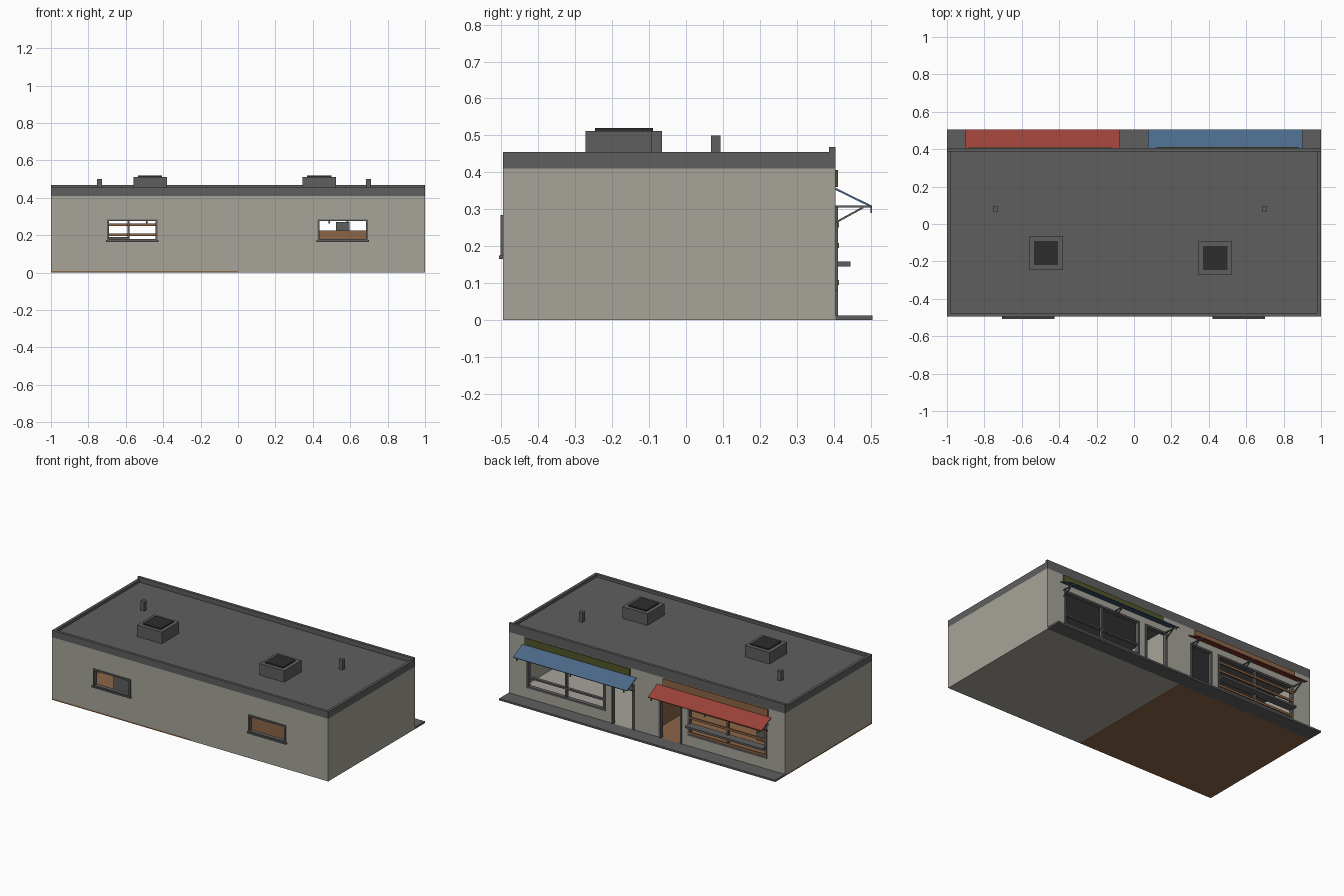
import bpy, math
from mathutils import Vector

if "Cube" in bpy.data.objects:
    bpy.data.objects.remove(bpy.data.objects["Cube"], do_unlink=True)


def material(name, r, g, b):
    # sRGB bytes to linear
    lin = [((c / 255 + 0.055) / 1.055) ** 2.4 for c in (r, g, b)] + [1]
    m = bpy.data.materials.new(name)
    m.use_nodes = True
    m.diffuse_color = lin
    m.node_tree.nodes["Principled BSDF"].inputs["Base Color"].default_value = lin
    return m


PLASTER = material("plaster", 166, 164, 153)
GREY = material("roof_grey", 95, 95, 95)
DARK = material("dark_glass", 45, 45, 45)
WOOD = material("wood", 140, 102, 70)
RED = material("red_canvas", 155, 65, 56)
BLUE = material("blue_canvas", 75, 105, 137)
OLIVE = material("olive_sign", 84, 86, 42)


def box(name, mat, x, y, z):
    """Box from (low, high) ranges on each axis."""
    lo, hi = Vector((x[0], y[0], z[0])), Vector((x[1], y[1], z[1]))
    bpy.ops.mesh.primitive_cube_add(size=1, location=(lo + hi) / 2)
    ob = bpy.context.object
    ob.name = name
    ob.scale = hi - lo
    ob.data.materials.append(mat)
    return ob


def bar(name, mat, a, b, width, thick):
    """Flat bar between two points lying in a plane of constant x."""
    a, b = Vector(a), Vector(b)
    d = b - a
    ob = box(name, mat, (-width / 2, width / 2), (-d.length / 2, d.length / 2), (-thick / 2, thick / 2))
    ob.location = (a + b) / 2
    ob.rotation_euler.x = math.atan2(d.z, d.y)
    return ob


def wall(name, y, z, openings):
    """Long wall with rectangular openings (x0, x1, z0, z1)."""
    edge = -1
    for x0, x1, z0, z1 in sorted(openings):
        box(name + "_pier", PLASTER, (edge, x0), y, z)
        if z0 > z[0]:
            box(name + "_sill", PLASTER, (x0, x1), y, (z[0], z0))
        box(name + "_lintel", PLASTER, (x0, x1), y, (z1, z[1]))
        edge = x1
    box(name + "_pier", PLASTER, (edge, 1), y, z)


def frame(name, opening, y, t=0.012, bottom=True):
    x0, x1, z0, z1 = opening
    for a, b in ((x0, x0 + t), (x1 - t, x1)):
        box(name + "_jamb", GREY, (a, b), y, (z0, z1))
    box(name + "_head", GREY, (x0, x1), y, (z1 - t, z1))
    if bottom:
        box(name + "_base", GREY, (x0, x1), y, (z0, z0 + t))


def mirrored(opening, side):
    a, b = sorted((opening[0] * side, opening[1] * side))
    return (a, b) + opening[2:]


# Floors and pavement
FLOOR = 0.01
box("wood_floor", WOOD, (-1, 0), (-0.495, 0.405), (0, FLOOR))
box("plaster_floor", PLASTER, (0, 1), (-0.495, 0.405), (0, FLOOR))
box("pavement", GREY, (-1, 1), (0.405, 0.505), (0, 0.012))

# Walls
SHOP_WINDOW = (0.30, 0.87, 0.08, 0.31)
SHOP_DOOR = (0.09, 0.255, FLOOR, 0.31)
rear_windows = [(-0.70, -0.43, 0.17, 0.285), (0.425, 0.695, 0.17, 0.285)]
shop_openings = [mirrored(o, s) for s in (-1, 1) for o in (SHOP_WINDOW, SHOP_DOOR)]
wall("front_wall", (-0.495, -0.475), (FLOOR, 0.41), rear_windows)
wall("shop_wall", (0.385, 0.405), (FLOOR, 0.41), shop_openings)
for s in (-1, 1):
    box("side_wall", PLASTER, sorted((s, s * 0.98)), (-0.475, 0.385), (FLOOR, 0.41))
box("partition", PLASTER, (0, 0.01), (-0.475, 0.385), (FLOOR, 0.41))
box("partition_panelling", WOOD, (-0.01, 0), (-0.475, 0.385), (FLOOR, 0.41))

# Roof and parapet
box("roof", GREY, (-1, 1), (-0.495, 0.405), (0.41, 0.437))
for s in (-1, 1):
    box("side_parapet", GREY, sorted((s, s * 0.982)), (-0.495, 0.387), (0.437, 0.455))
box("front_parapet", GREY, (-0.982, 0.982), (-0.495, -0.477), (0.437, 0.455))
box("shop_parapet", GREY, (-1, 1), (0.387, 0.405), (0.437, 0.468))

# Skylights and vents
for x, y in ((-0.47, -0.155), (0.435, -0.182)):
    h, g = 0.09, 0.065
    box("skylight_curb", GREY, (x - h, x + h), (y - h, y + h), (0.437, 0.512))
    box("skylight_glass", DARK, (x - g, x + g), (y - g, y + g), (0.512, 0.52))
for x in (-0.74, 0.697):
    box("roof_vent", GREY, (x - 0.013, x + 0.013), (0.068, 0.094), (0.437, 0.5))

# Small windows on the front wall
for o in rear_windows:
    frame("small_window", o, (-0.502, -0.475), 0.01)
    box("small_window_sill", GREY, (o[0] - 0.006, o[1] + 0.006), (-0.507, -0.475), (0.165, 0.175))

# Shop fronts
for s, canvas, sign in ((-1, RED, WOOD), (1, BLUE, OLIVE)):
    win, door = mirrored(SHOP_WINDOW, s), mirrored(SHOP_DOOR, s)
    frame("shop_window", win, (0.385, 0.411))
    frame("shop_door", door, (0.385, 0.411), bottom=False)
    mid = (win[0] + win[1]) / 2
    box("window_mullion", GREY, (mid - 0.006, mid + 0.006), (0.39, 0.409), win[2:])
    box("sign_board", sign, sorted((s * 0.12, s * 0.88)), (0.405, 0.412), (0.36, 0.406))
    # Awning with brackets
    awning = bar("awning", canvas, (s * 0.488, 0.405, 0.355), (s * 0.488, 0.503, 0.307), 0.825, 0.005)
    for x in (0.10, 0.488, 0.876):
        bar("awning_arm", GREY, (s * x, 0.405, 0.307), (s * x, 0.5, 0.307), 0.007, 0.005)
        bar("awning_brace", GREY, (s * x, 0.407, 0.265), (s * x, 0.48, 0.305), 0.007, 0.005)
        box("awning_tip", GREY, (s * x - 0.004, s * x + 0.004), (0.499, 0.504), (0.29, 0.307))

# Wooden slats and ledge on the left shop window
for z in (0.095, 0.195, 0.25):
    box("window_slat", WOOD, (-0.865, -0.305), (0.405, 0.414), (z, z + 0.014))
box("display_ledge", GREY, (-0.865, -0.305), (0.39, 0.445), (0.145, 0.158))

# Crossbar on the other shop window
box("window_crossbar", GREY, (0.30, 0.87), (0.39, 0.409), (0.145, 0.155))

# Interior furniture
box("grey_counter", GREY, (-0.76, -0.58), (-0.2, 0.1), (FLOOR, 0.19))
box("wood_counter", WOOD, (0.33, 0.8), (-0.34, -0.24), (FLOOR, 0.225))
box("till", GREY, (0.525, 0.597), (-0.32, -0.26), (0.225, 0.27))
box("display_case", GREY, (0.33, 0.56), (-0.12, -0.04), (FLOOR, 0.2))
